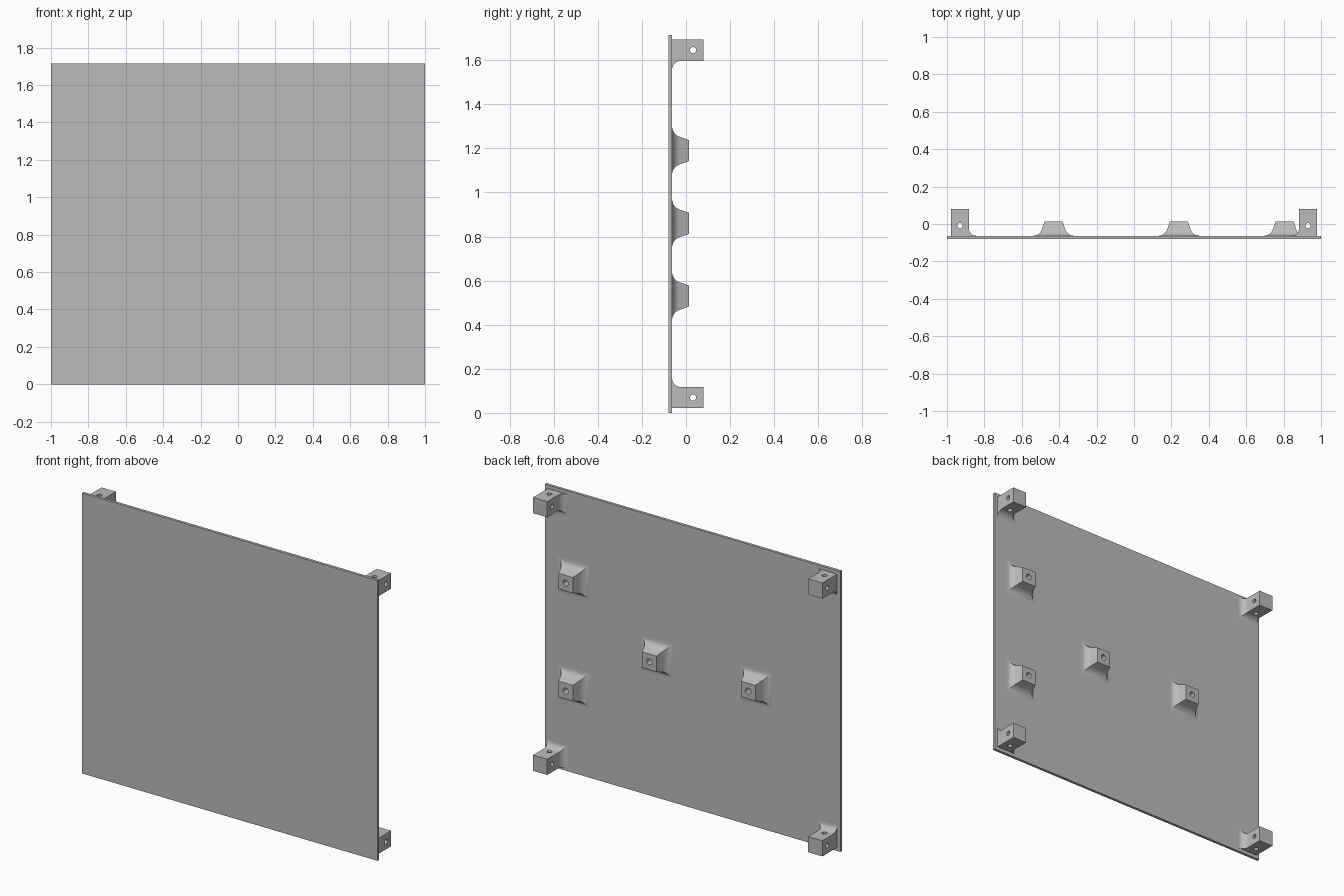
import bpy, bmesh, math
from mathutils import Matrix

cube = bpy.data.objects.get("Cube")
if cube:
    bpy.data.objects.remove(cube, do_unlink=True)

grey = bpy.data.materials.new("panel grey")
grey.use_nodes = True
COLOUR = (0.5, 0.5, 0.5, 1)
grey.diffuse_color = COLOUR
grey.node_tree.nodes["Principled BSDF"].inputs["Base Color"].default_value = COLOUR

HEIGHT = 1.715
FRONT, BACK = -0.08, -0.063     # panel faces along y


def finish(name, bm):
    bmesh.ops.recalc_face_normals(bm, faces=bm.faces)
    mesh = bpy.data.meshes.new(name)
    bm.to_mesh(mesh)
    bm.free()
    obj = bpy.data.objects.new(name, mesh)
    bpy.context.collection.objects.link(obj)
    mesh.materials.append(grey)
    return obj


def activate(obj):
    bpy.ops.object.select_all(action='DESELECT')
    obj.select_set(True)
    bpy.context.view_layer.objects.active = obj


def flared_block(name, cx, cz, half, profile, left=1, right=1, down=1, up=1):
    """Square block growing out of the panel; chosen sides flare by the profile."""
    bm = bmesh.new()
    rings = []
    for off, y in profile:
        x0, x1 = cx - half - off * left, cx + half + off * right
        z0, z1 = cz - half - off * down, cz + half + off * up
        rings.append([bm.verts.new((x, y, z)) for x, z in
                      ((x0, z0), (x1, z0), (x1, z1), (x0, z1))])
    for a, b in zip(rings, rings[1:]):
        for i in range(4):
            j = (i + 1) % 4
            bm.faces.new((a[i], a[j], b[j], b[i]))
    bm.faces.new(rings[0])
    bm.faces.new(rings[-1])
    return finish(name, bm)


def drill(obj, centre, axis, radius, length):
    """Cut a round hole along the axis, then remove the cutter."""
    bm = bmesh.new()
    turn = {'X': Matrix.Rotation(math.pi / 2, 4, 'Y'),
            'Y': Matrix.Rotation(math.pi / 2, 4, 'X'),
            'Z': Matrix.Identity(4)}[axis]
    bmesh.ops.create_cone(bm, cap_ends=True, segments=32, radius1=radius,
                          radius2=radius, depth=length,
                          matrix=Matrix.Translation(centre) @ turn)
    cutter = finish("hole_cutter", bm)
    cutter.hide_render = True
    mod = obj.modifiers.new("hole", 'BOOLEAN')
    mod.operation = 'DIFFERENCE'
    mod.solver = 'EXACT'
    mod.object = cutter
    activate(obj)
    bpy.ops.object.modifier_apply(modifier=mod.name)
    bpy.data.objects.remove(cutter, do_unlink=True)


def smooth(obj):
    activate(obj)
    bpy.ops.object.shade_smooth_by_angle(angle=math.radians(30))


def fillet(radius, sweep, run, steps=10):
    """Arc leaving the panel tangentially; run is its total flare."""
    points = [(run, BACK - 0.005)]
    for i in range(steps + 1):
        t = math.radians(sweep) * i / steps
        points.append((run - radius * math.sin(t), BACK + radius * (1 - math.cos(t))))
    return points


# Flat panel
bm = bmesh.new()
bmesh.ops.create_cube(bm, size=1)
bmesh.ops.scale(bm, verts=bm.verts, vec=(2, BACK - FRONT, HEIGHT))
bmesh.ops.translate(bm, verts=bm.verts, vec=(0, (FRONT + BACK) / 2, HEIGHT / 2))
finish("panel", bm)

# Flared screw bosses with a blind hole
BOSS_TOP = 0.013
boss_profile = fillet(0.05, 70, 0.062) + [(0, BOSS_TOP)]
for i, (x, z) in enumerate([(0.805, 1.19), (0.805, 0.53), (0.24, 0.86), (-0.43, 0.86)]):
    boss = flared_block(f"screw_boss_{i + 1}", x, z, 0.048, boss_profile)
    drill(boss, (x, BOSS_TOP, z), 'Y', 0.018, 0.12)
    smooth(boss)

# Corner mounting blocks, filleted on the inner sides, cross-drilled
block_profile = fillet(0.04, 90, 0.04) + [(0, 0.08)]
for side, sx in (("left", 1), ("right", -1)):
    for level, sz in (("upper", 1), ("lower", -1)):
        x, z = sx * 0.931, HEIGHT / 2 + sz * 0.788
        block = flared_block(f"{level}_{side}_mount", x, z, 0.048, block_profile,
                             left=sx > 0, right=sx < 0, down=sz > 0, up=sz < 0)
        drill(block, (x, 0.032, z), 'X', 0.014, 0.3)
        drill(block, (x, -0.009, z), 'Z', 0.014, 0.3)
        smooth(block)
